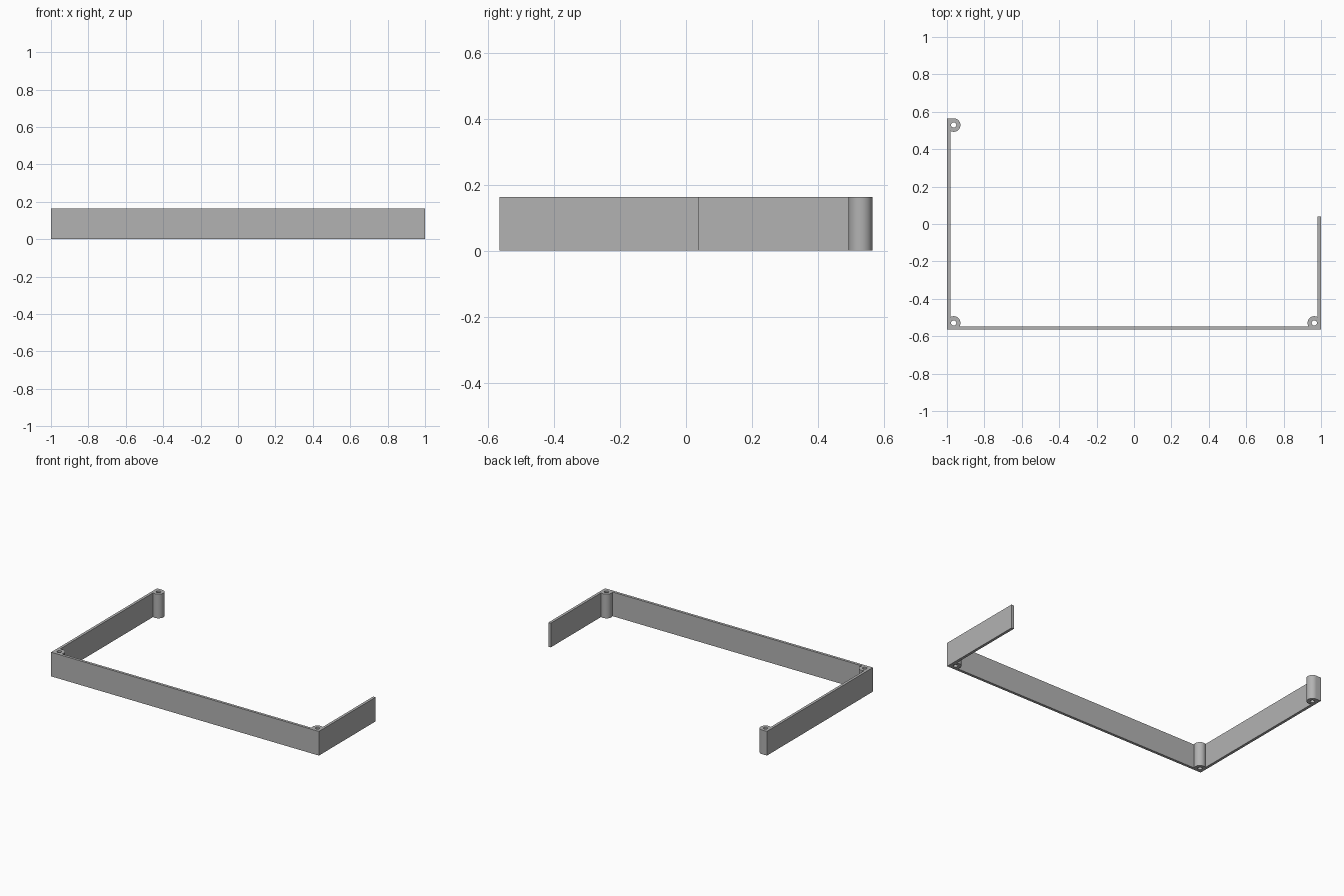
import bpy, bmesh
from math import acos, cos, sin, pi

if "Cube" in bpy.data.objects:
    bpy.data.objects.remove(bpy.data.objects["Cube"], do_unlink=True)

HEIGHT = 0.163
X, Y = 1.0, 0.565      # half extents
WALL = 0.018           # wall thickness
POST = 0.036           # post radius, tangent to the outer walls
HOLE = 0.014           # screw hole radius
SHORT_END = 0.04       # where the short side wall stops


def arc(centre, radius, start, end, steps):
    return [(centre[0] + radius * cos(start + (end - start) * i / steps),
             centre[1] + radius * sin(start + (end - start) * i / steps))
            for i in range(steps + 1)]


# Post centres and the angle at which a post meets a wall's inner face
left_front = (X - POST, POST - Y)
right_front = (POST - X, POST - Y)
right_back = (POST - X, Y - POST)
a = acos((POST - WALL) / POST)

# Outline of the three walls with their posts, counter-clockwise
outline = [(-X, -Y), (X, -Y), (X, SHORT_END), (X - WALL, SHORT_END)]
outline += arc(left_front, POST, a, 1.5 * pi - a, 24)
outline += arc(right_front, POST, 1.5 * pi + a, 3 * pi - a, 24)
outline += arc(right_back, POST, pi + a, 2.5 * pi, 24)
outline += [(-X, Y)]

# Screw holes through the posts
loops = [outline]
for centre in (left_front, right_front, right_back):
    loops.append(arc(centre, HOLE, 0, 2 * pi, 32)[:-1])

# Filled profile extruded to full height
curve = bpy.data.curves.new("frame_profile", "CURVE")
curve.dimensions = "2D"
curve.fill_mode = "BOTH"
curve.extrude = HEIGHT / 2
for points in loops:
    spline = curve.splines.new("POLY")
    spline.points.add(len(points) - 1)
    for p, (x, y) in zip(spline.points, points):
        p.co = (x, y, 0, 1)
    spline.use_cyclic_u = True

frame = bpy.data.objects.new("corner_post_frame", curve)
bpy.context.collection.objects.link(frame)
frame.location.z = HEIGHT / 2
bpy.ops.object.select_all(action="DESELECT")
frame.select_set(True)
bpy.context.view_layer.objects.active = frame
bpy.ops.object.convert(target="MESH")
frame = bpy.context.view_layer.objects.active
frame.name = "corner_post_frame"

# Weld caps to sides
bm = bmesh.new()
bm.from_mesh(frame.data)
bmesh.ops.remove_doubles(bm, verts=bm.verts, dist=0.00005)
bmesh.ops.recalc_face_normals(bm, faces=bm.faces)
bm.to_mesh(frame.data)
bm.free()

# Plain grey finish
grey = bpy.data.materials.new("plain_grey")
grey.use_nodes = True
colour = (0.45, 0.45, 0.45, 1)
grey.diffuse_color = colour
grey.node_tree.nodes["Principled BSDF"].inputs["Base Color"].default_value = colour
frame.data.materials.clear()
frame.data.materials.append(grey)
bpy.ops.object.shade_smooth_by_angle(angle=pi / 6)
